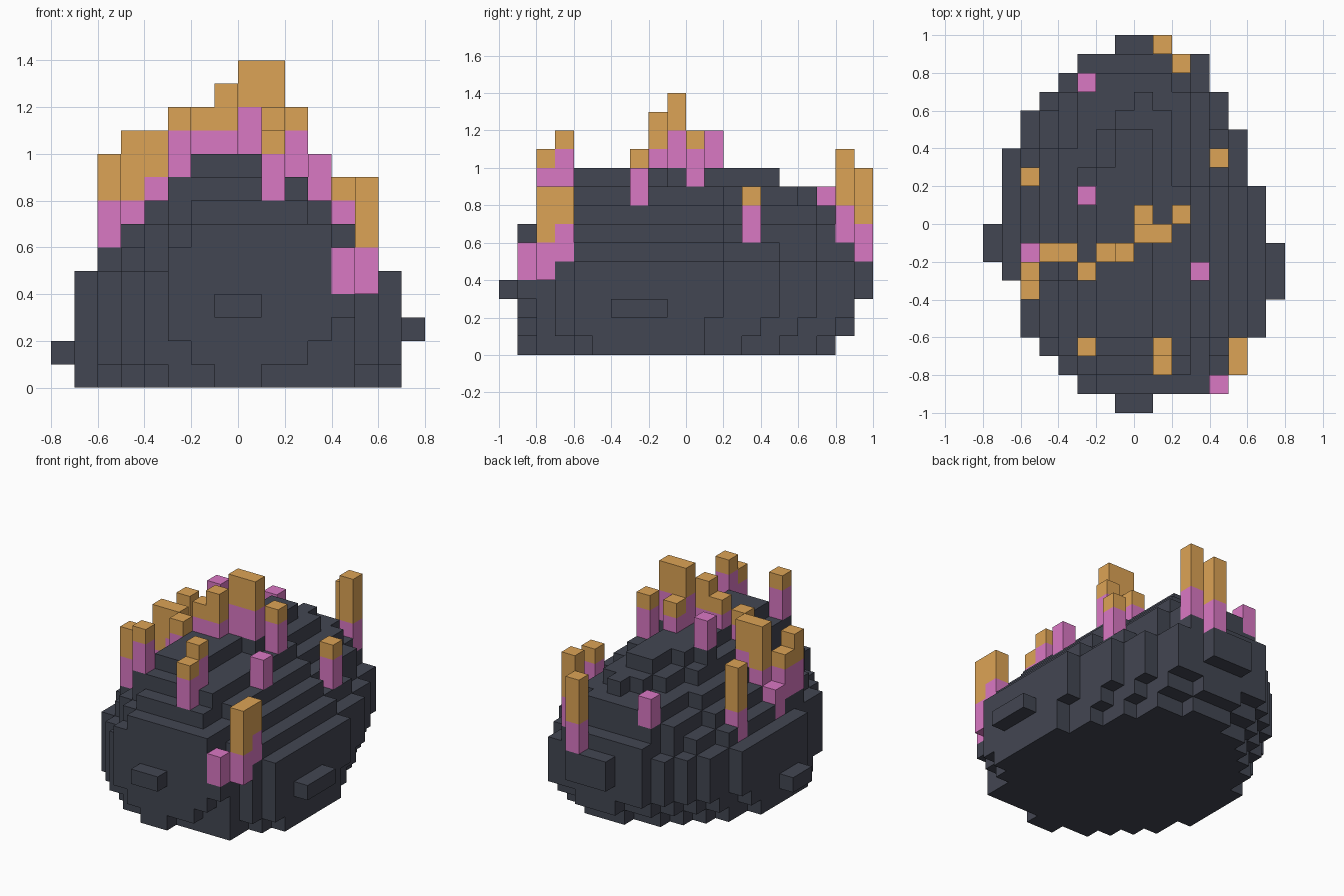
import bpy, bmesh, math

if "Cube" in bpy.data.objects:
    bpy.data.objects.remove(bpy.data.objects["Cube"])

U = 0.1  # cell size


def material(name, rgb):
    m = bpy.data.materials.new(name)
    m.diffuse_color = (*rgb, 1)
    m.use_nodes = True
    m.node_tree.nodes["Principled BSDF"].inputs["Base Color"].default_value = m.diffuse_color
    return m


STONE = material("dark_slate", (0.055, 0.061, 0.084))
PINK = material("orchid_pink", (0.70, 0.188, 0.55))
OCHRE = material("ochre", (0.72, 0.37, 0.092))

# Egg-shaped plan: left and right cell limits, from row -10 at the front to row 9
LEFT = [-1, -3, -4, -5, -6, -6, -6, -7, -7, -7, -7, -7, -7, -7, -6, -6, -5, -4, -3, -1]
RIGHT = [1, 5, 5, 6, 7, 7, 7, 7, 7, 7, 7, 7, 6, 6, 6, 5, 5, 4, 4, 2]

# Layers from the ground up:
# first row, last row, width factor, x shift, extra taper at front, extra taper at back
LAYERS = [(-9, 7, .97, 0, 1, 2), (-9, 8, .95, 0, 0, 1), (-9, 8, 1, 0, 0, 0),
          (-9, 9, 1, 0, 0, 0), (-9, 9, .97, 0, 0, 0), (-9, 8, .86, 0, 0, 0),
          (-9, 7, .72, 0, 0, 0), (-8, 7, .57, 0, 0, 0), (-7, 6, .43, 0, 0, 3),
          (-6, 4, .25, -.5, 0, 4)]

# Stalks: cell x, cell y, pink bottom, pink top, ochre top
STALKS = [
    (5, -8, 4, 6, 9), (5, -7, 5, 7, 9), (4, -9, 4, 6, 6),
    (1, -8, 8, 10, 11), (1, -7, 9, 11, 12), (-3, -7, 9, 11, 12),
    (-6, -4, 6, 8, 10), (-6, -3, 6, 8, 9), (-6, -2, 5, 7, 7),
    (-5, -2, 7, 8, 11), (-4, -2, 8, 9, 11), (-3, -3, 9, 10, 11),
    (-2, -2, 10, 11, 12), (-1, -2, 10, 11, 13), (3, -3, 8, 10, 10),
    (0, -1, 10, 12, 14), (1, -1, 10, 12, 14), (0, 0, 10, 11, 12),
    (2, 0, 9, 11, 12), (-3, 1, 10, 12, 12), (-6, 2, 5, 7, 10),
    (4, 3, 6, 8, 9), (-3, 7, 7, 9, 9), (2, 8, 6, 8, 11), (1, 9, 5, 7, 10),
]


def block(x0, x1, y0, y1, z):
    return {(x, y, z) for x in range(x0, x1) for y in range(y0, y1)}


def shell(name, cells, mat):
    """Mesh only the exposed cell sides, then merge the flat areas."""
    bm = bmesh.new()
    corners = {}

    def vert(p):
        if p not in corners:
            corners[p] = bm.verts.new([c * U for c in p])
        return corners[p]

    for c in sorted(cells):
        for axis in range(3):
            for side in (0, 1):
                n = list(c)
                n[axis] += 2 * side - 1
                if tuple(n) in cells:
                    continue
                a, b = (axis + 1) % 3, (axis + 2) % 3
                loop = []
                for da, db in ((0, 0), (1, 0), (1, 1), (0, 1)):
                    p = list(c)
                    p[axis] += side
                    p[a] += da
                    p[b] += db
                    loop.append(vert(tuple(p)))
                bm.faces.new(loop if side else loop[::-1])
    bmesh.ops.dissolve_limit(bm, angle_limit=math.radians(1),
                             verts=bm.verts[:], edges=bm.edges[:])
    me = bpy.data.meshes.new(name)
    bm.to_mesh(me)
    bm.free()
    me.materials.append(mat)
    ob = bpy.data.objects.new(name, me)
    bpy.context.collection.objects.link(ob)


# Stepped boulder
body = set()
for z, (y0, y1, s, shift, front, back) in enumerate(LAYERS):
    for y in range(y0, y1 + 1):
        row = y - front if y < -3 else y + back if y > 0 else y
        i = min(max(row + 10, 0), len(LEFT) - 1)
        body |= block(math.floor(LEFT[i] * s + shift + .5),
                      math.floor(RIGHT[i] * s + shift + .5), y, y + 1, z)

# Chipped lower front corners
body -= block(-4, -2, -9, -8, 1) | block(3, 6, -9, -8, 1) | block(4, 6, -9, -8, 2)

# Small knobs on the sides and front
body |= block(-8, -7, -2, 0, 1) | block(7, 8, -4, -1, 2) | block(-1, 1, -10, -9, 3)

# Stone footing under each stalk
for x, y, base, mid, top in STALKS:
    body -= {(x, y, z) for z in range(base, 10)}
    body |= {(x, y, z) for z in range(4, base)}
shell("boulder", body, STONE)

# Stalks and their tips
stems, tips = set(), set()
for x, y, base, mid, top in STALKS:
    stems |= {(x, y, z) for z in range(base, mid)}
    tips |= {(x, y, z) for z in range(mid, top)}
shell("stalk_stems", stems, PINK)
shell("stalk_tips", tips, OCHRE)
